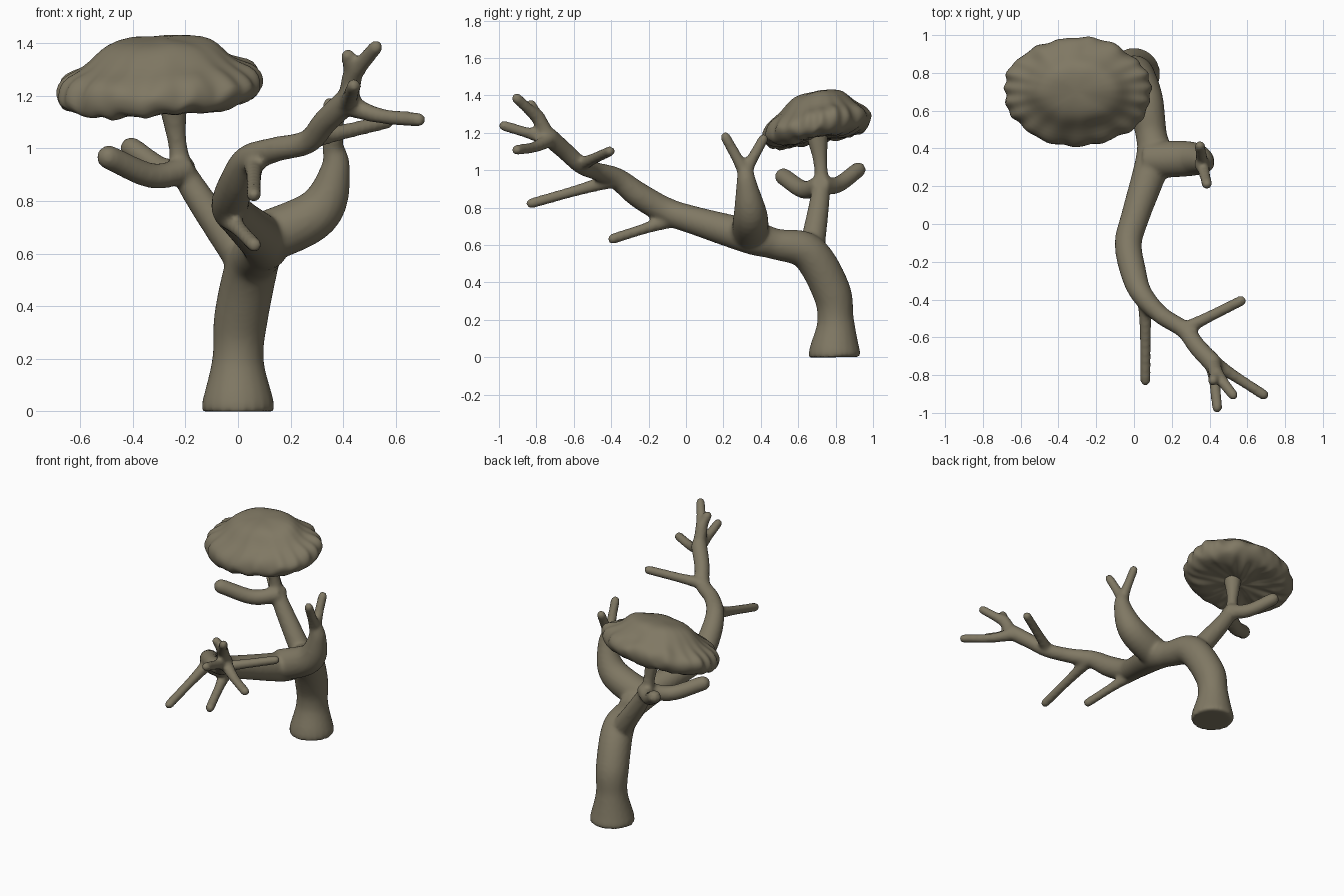
import bpy, bmesh, math
from mathutils import Vector, noise

if "Cube" in bpy.data.objects:
    bpy.data.objects.remove(bpy.data.objects["Cube"])

bark = bpy.data.materials.new("olive_brown")
bark.diffuse_color = (0.215, 0.188, 0.126, 1)
bark.use_nodes = True
bark.node_tree.nodes["Principled BSDF"].inputs["Base Color"].default_value = bark.diffuse_color


def finish(name, bm):
    bmesh.ops.recalc_face_normals(bm, faces=bm.faces[:])
    me = bpy.data.meshes.new(name)
    bm.to_mesh(me)
    bm.free()
    me.materials.append(bark)
    for p in me.polygons:
        p.use_smooth = True
    ob = bpy.data.objects.new(name, me)
    bpy.context.collection.objects.link(ob)
    return ob


def bridge(bm, rings):
    for A, B in zip(rings, rings[1:]):
        n = len(A)
        for k in range(n):
            bm.faces.new((A[k], A[(k + 1) % n], B[(k + 1) % n], B[k]))


def spline(pts, steps=7):
    """Catmull-Rom through (x, y, z, radius) points."""
    p = [Vector(q) for q in pts]
    p = [p[0] * 2 - p[1]] + p + [p[-1] * 2 - p[-2]]
    out = []
    for i in range(1, len(p) - 2):
        a, b, c, d = p[i - 1:i + 3]
        for k in range(steps):
            t = k / steps
            out.append(0.5 * (2 * b + (c - a) * t + (2 * a - 5 * b + 4 * c - d) * t * t
                              + (3 * b - a - 3 * c + d) * t ** 3))
    return out + [p[-2]]


def limb(bm, *pts, sides=20):
    """Tapered tube along a path, with a rounded tip."""
    path = spline(pts)
    pos = [Vector(q[:3]) for q in path]
    rad = [q[3] for q in path]
    end, r = pos[-1], rad[-1]
    d = (end - pos[-2]).normalized()
    for a in map(math.radians, (25, 50, 75)):
        pos.append(end + d * r * math.sin(a))
        rad.append(r * math.cos(a))
    n = len(pos)
    u, rings = None, []
    for i in range(n):
        t = (pos[min(i + 1, n - 1)] - pos[max(i - 1, 0)]).normalized()
        if u is None:
            u = t.orthogonal()
        u = (u - t * u.dot(t)).normalized()
        v = t.cross(u)
        rings.append([bm.verts.new(pos[i] + rad[i] * (u * math.cos(a) + v * math.sin(a)))
                      for a in (2 * math.pi * k / sides for k in range(sides))])
    bridge(bm, rings)
    bm.faces.new(rings[0][::-1])
    bm.faces.new(rings[-1])


def twig(bm, start, end, sag=0.0, r0=.038, r1=.028):
    """Slim twig that narrows quickly, then stays even; sag bends its middle down."""
    a, b = Vector(start), Vector(end)
    b += (b - a).normalized() * .008
    m = a.lerp(b, .45) - Vector((0, 0, sag))
    limb(bm, (*a, r0), (*m, r1 + .002), (*b, r1))


bm = bmesh.new()
# main trunk and long leaning limb
limb(bm, (0, .795, 0, .138), (0, .795, .04, .136), (0, .8, .2, .098), (.012, .775, .36, .103),
     (.055, .655, .56, .1), (.09, .48, .605, .083), (.1, .34, .645, .092), (.01, .05, .73, .076),
     (-.03, -.1, .78, .072), (-.005, -.25, .865, .069), (.04, -.37, .955, .058), (.14, -.48, .995, .048),
     (.265, -.56, 1.025, .046), (.335, -.65, 1.105, .048), (.415, -.735, 1.18, .05))
# canopy branch
limb(bm, (.03, .67, .56, .07), (-.19, .72, .88, .05), (-.23, .72, 1.02, .036), (-.25, .7, 1.2, .06))
# two stubs below the canopy
knot = (-.19, .72, .92)
twig(bm, knot, (-.485, .525, .965), .045, .05, .046)
twig(bm, knot, (-.4, .915, 1.0), .035, .05, .042)
# right-hand bough with a fork
limb(bm, (.08, .34, .65, .1), (.3, .345, .755, .092), (.37, .325, .92, .057), (.355, .315, 1.03, .036))
fork = (.362, .315, .99)
for tip in ((.35, .41, 1.16), (.385, .215, 1.17)):
    twig(bm, fork, tip)
# lone twigs along the limb
twig(bm, (-.04, -.06, .74), (.06, -.385, .635), 0, .045)
twig(bm, (.06, -.38, .95), (.06, -.82, .825), 0, .042)
twig(bm, (.26, -.56, 1.03), (.56, -.41, 1.1))
# end cluster
tip_knot = (.415, -.73, 1.165)
bend = (.435, -.79, 1.28)
twig(bm, tip_knot, bend, 0, .048, .038)
twig(bm, bend, (.52, -.9, 1.38), 0, .038, .028)
twig(bm, bend, (.42, -.825, 1.345), 0, .034)
twig(bm, tip_knot, (.44, -.965, 1.235), 0, .042)
twig(bm, tip_knot, (.68, -.9, 1.11), .015, .042)

# fuse the limbs into one smooth skin
trunk = finish("trunk_and_branches", bm)
rm = trunk.modifiers.new("fuse", 'REMESH')
rm.mode = 'VOXEL'
rm.voxel_size = 0.012
rm.use_smooth_shade = True
sm = trunk.modifiers.new("soften", 'SMOOTH')
sm.factor = 0.5
sm.iterations = 6

# Canopy: flat lumpy cushion with a raised mound
profile = ((.15, 1.17), (.4, 1.165), (.65, 1.155), (.85, 1.16), (.95, 1.185), (1.0, 1.225),
           (.97, 1.265), (.88, 1.297), (.72, 1.322), (.6, 1.362), (.5, 1.397), (.36, 1.415), (.15, 1.42))
SEG = 128
bm = bmesh.new()
rings = []
for r, z in profile:
    ring = []
    for k in range(SEG):
        a = 2 * math.pi * k / SEG
        x, y = .4 * r * math.cos(a), .29 * r * math.sin(a)
        lump = math.sin(19 * a + 2 * math.sin(2 * a)) * r ** 6
        blob = noise.noise(Vector((x, y, z)) * 9 + Vector((3, 1, 2)))
        fine = noise.noise(Vector((x, y, z)) * 20)
        under = max(0, min(1, (1.27 - z) / .06))
        side = abs(math.cos(a)) * r
        f = 1 + r * r * (.016 * lump + .05 * blob + .03 * fine * (.4 + under))
        dz = .007 * lump + .022 * blob * r + .022 * fine * under + .17 * y + .06 * x
        # the shelf is thicker to front and back than to the sides
        dz += (1 - under) * max(0, r - .5) * (1 - r) * .12 * (1 - side)
        ring.append(bm.verts.new((x * f - .3, y * f + .7, z + dz)))
    rings.append(ring)
bridge(bm, rings)
for ring in (rings[0], rings[-1]):
    c = bm.verts.new(sum((v.co for v in ring), Vector()) / SEG)
    for k in range(SEG):
        bm.faces.new((ring[k], ring[(k + 1) % SEG], c))
canopy = finish("leaf_canopy", bm)
sub = canopy.modifiers.new("round", 'SUBSURF')
sub.levels = sub.render_levels = 1
